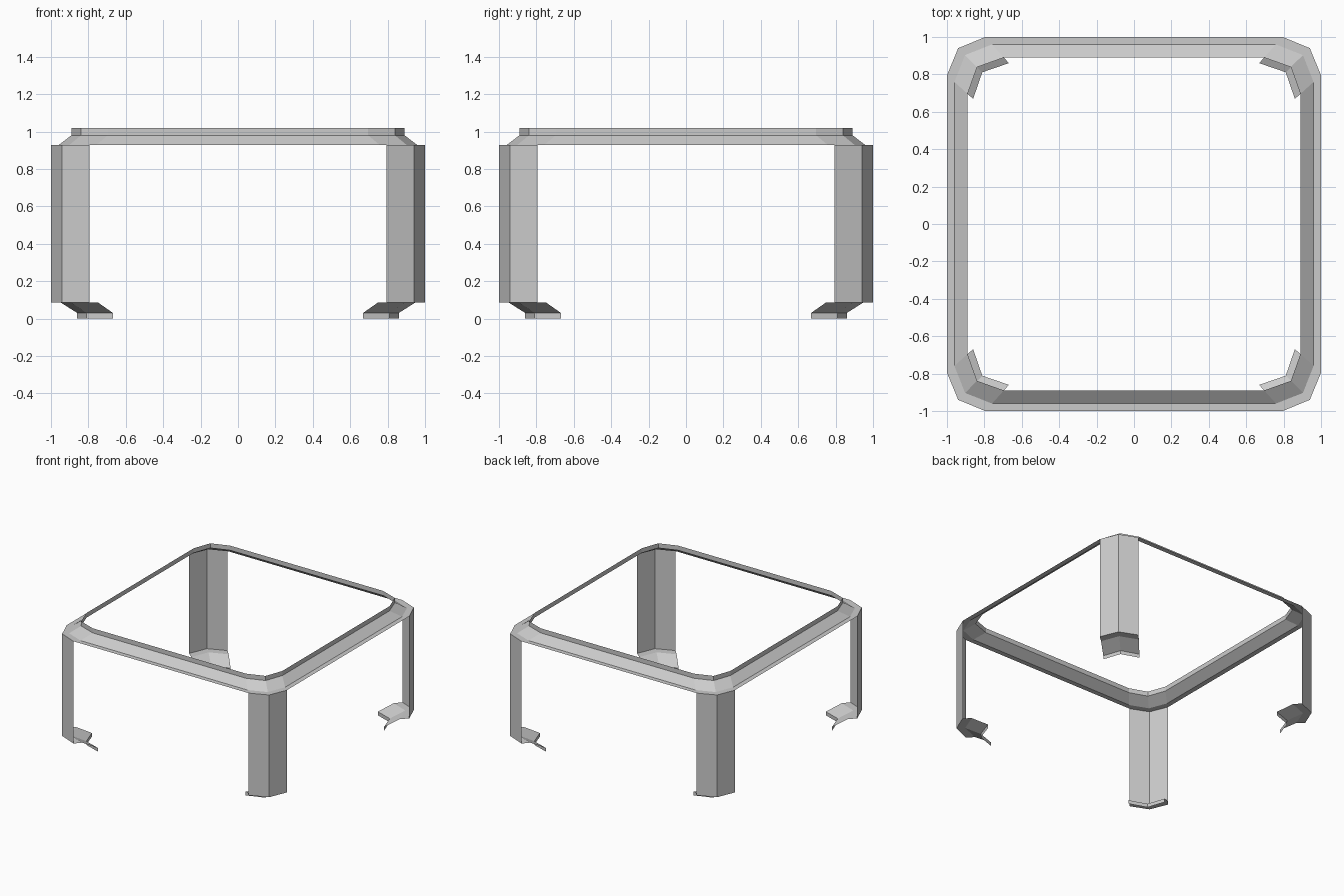
import bpy, bmesh

if "Cube" in bpy.data.objects:
    bpy.data.objects.remove(bpy.data.objects["Cube"])

# Plan of one bevelled corner: (x, y, inward shift direction)
CORNER = [((1.0, 0.795), (1.0, 0.9)),
          ((0.94, 0.94), (0.92, 0.92)),
          ((0.795, 1.0), (0.9, 1.0))]
QUADRANTS = [(1, 1), (-1, 1), (-1, -1), (1, -1)]


def corner_points(sx, sy, inset, z):
    pts = [(sx * (p[0] - inset * d[0]), sy * (p[1] - inset * d[1]), z)
           for p, d in CORNER]
    # keep every corner running counter-clockwise
    return pts if sx * sy > 0 else pts[::-1]


def sheet(name, rows, closed):
    """Skin consecutive rows of points into a thin sheet (rows run bottom to top)."""
    bm = bmesh.new()
    grid = [[bm.verts.new(p) for p in row] for row in rows]
    for low, high in zip(grid, grid[1:]):
        n = len(low)
        for i in range(n if closed else n - 1):
            j = (i + 1) % n
            bm.faces.new((low[i], low[j], high[j], high[i]))
    mesh = bpy.data.meshes.new(name)
    bm.to_mesh(mesh)
    bm.free()
    obj = bpy.data.objects.new(name, mesh)
    bpy.context.collection.objects.link(obj)
    return obj


# Table frame: flat lip, sloped band, upright rim
frame_profile = [(0.0, 0.927), (0.04, 0.927), (0.11, 0.98), (0.11, 1.018)]
sheet("top_frame",
      [[p for sx, sy in QUADRANTS for p in corner_points(sx, sy, k, z)]
       for k, z in frame_profile], closed=True)

# Corner legs with inward-stepped feet
leg_profile = [(0.14, 0.0), (0.14, 0.03), (0.05, 0.087), (0.0, 0.087), (0.0, 0.927)]
for label, (sx, sy) in zip(("back_right", "back_left", "front_left", "front_right"), QUADRANTS):
    sheet(label + "_leg",
          [corner_points(sx, sy, k, z) for k, z in leg_profile], closed=False)
